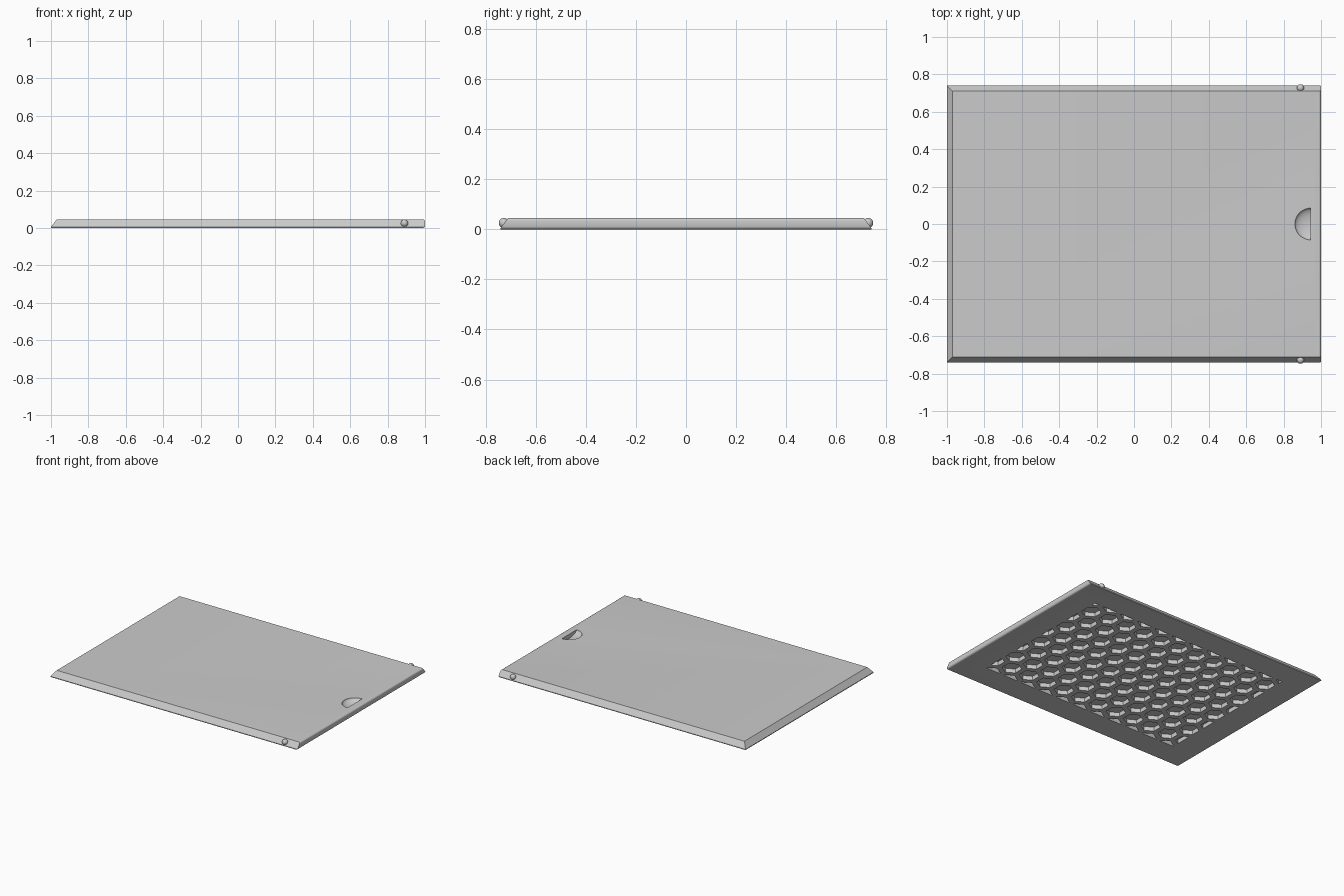
import bpy, bmesh, math
from mathutils import Vector, Matrix

if "Cube" in bpy.data.objects:
    bpy.data.objects.remove(bpy.data.objects["Cube"])

grey = bpy.data.materials.new("light_grey")
grey.use_nodes = True
colour = (0.6, 0.6, 0.6, 1)
grey.diffuse_color = colour
grey.node_tree.nodes["Principled BSDF"].inputs["Base Color"].default_value = colour

HEIGHT, HALF_Y, SLOPE, LIP, ROUND = 0.045, 0.74, 0.03, 0.005, 0.012


def make_object(name, bm):
    bmesh.ops.recalc_face_normals(bm, faces=bm.faces)
    mesh = bpy.data.meshes.new(name)
    bm.to_mesh(mesh)
    bm.free()
    mesh.materials.append(grey)
    obj = bpy.data.objects.new(name, mesh)
    bpy.context.collection.objects.link(obj)
    return obj


def activate(obj):
    bpy.ops.object.select_all(action='DESELECT')
    obj.select_set(True)
    bpy.context.view_layer.objects.active = obj


def cut(obj, cutter):
    cutter.hide_render = True
    mod = obj.modifiers.new("cut", 'BOOLEAN')
    mod.operation, mod.solver, mod.object = 'DIFFERENCE', 'EXACT', cutter
    activate(obj)
    bpy.ops.object.modifier_apply(modifier=mod.name)
    bpy.data.objects.remove(cutter)


# Lid panel: stacked outlines, sloped on three sides and rounded at the +x end
def panel():
    bm = bmesh.new()
    arc = [i * math.pi / 8 for i in range(5)]
    levels = [(ROUND * (1 - math.cos(a)), 1 - ROUND + ROUND * math.sin(a)) for a in arc]
    levels += [(HEIGHT - z, x) for z, x in reversed(levels)]
    levels.insert(1, (LIP, 1 - ROUND + math.sqrt(ROUND**2 - (ROUND - LIP)**2)))
    loops = []
    for z, x in sorted(levels):
        inset = SLOPE * max(0, z - LIP) / (HEIGHT - LIP)
        x0, y = -1 + inset, HALF_Y - inset
        loops.append([bm.verts.new(p) for p in
                      ((x0, -y, z), (x, -y, z), (x, y, z), (x0, y, z))])
    for low, high in zip(loops, loops[1:]):
        for i in range(4):
            j = (i + 1) % 4
            bm.faces.new((low[i], low[j], high[j], high[i]))
    bm.faces.new(loops[0])
    bm.faces.new(loops[-1])
    return make_object("lid_panel", bm)


# Honeycomb of pockets, trimmed to a rectangle
def honeycomb():
    pitch, radius, depth = 0.15, 0.066, 0.03
    row_step = 0.13
    bm = bmesh.new()
    for row in range(10):
        y = (row - 4.5) * row_step
        # the outermost full rows hold ten whole cells
        shift = 0.5 if (row in (1, 3, 5, 7, 9)) else 0
        for col in range(-6, 7):
            x = (col + shift) * pitch
            ring = [math.radians(30 + 60 * k) for k in range(6)]
            bm.faces.new([bm.verts.new((x + radius * math.cos(a),
                                        y + radius * math.sin(a), -0.01)) for a in ring])
    for axis, limit in ((0, 0.81), (1, 0.56)):
        for sign in (-1, 1):
            normal = Vector((0, 0, 0))
            normal[axis] = sign
            bmesh.ops.bisect_plane(bm, geom=bm.verts[:] + bm.edges[:] + bm.faces[:],
                                   plane_co=normal * limit, plane_no=normal, clear_outer=True)
    top = bmesh.ops.extrude_face_region(bm, geom=bm.faces[:])["geom"]
    bmesh.ops.translate(bm, vec=(0, 0, depth + 0.01),
                        verts=[v for v in top if isinstance(v, bmesh.types.BMVert)])
    return make_object("honeycomb_cutter", bm)


# Half bowl with a flat wall towards the +x end
def thumb_scoop():
    bm = bmesh.new()
    bmesh.ops.create_uvsphere(bm, u_segments=48, v_segments=24, radius=0.085)
    cut_geom = bmesh.ops.bisect_plane(bm, geom=bm.verts[:] + bm.edges[:] + bm.faces[:],
                                      plane_co=(0, 0, 0), plane_no=(1, 0, 0), clear_outer=True)
    edges = [e for e in cut_geom["geom_cut"] if isinstance(e, bmesh.types.BMEdge)]
    bmesh.ops.contextual_create(bm, geom=edges)
    bmesh.ops.scale(bm, vec=(1, 1, 0.36), verts=bm.verts)
    bmesh.ops.translate(bm, vec=(0.945, 0, HEIGHT), verts=bm.verts)
    return make_object("thumb_scoop_cutter", bm)


lid = panel()
cut(lid, honeycomb())
cut(lid, thumb_scoop())
activate(lid)
bpy.ops.object.shade_smooth_by_angle(angle=math.radians(25))

# Snap bumps on both long edges
for side, name in ((-1, "front_snap_bump"), (1, "back_snap_bump")):
    bm = bmesh.new()
    bmesh.ops.create_uvsphere(bm, u_segments=24, v_segments=12, radius=0.02,
                              matrix=Matrix.Translation((0.89, side * 0.727, 0.025)))
    activate(make_object(name, bm))
    bpy.ops.object.shade_smooth_by_angle(angle=math.radians(40))
